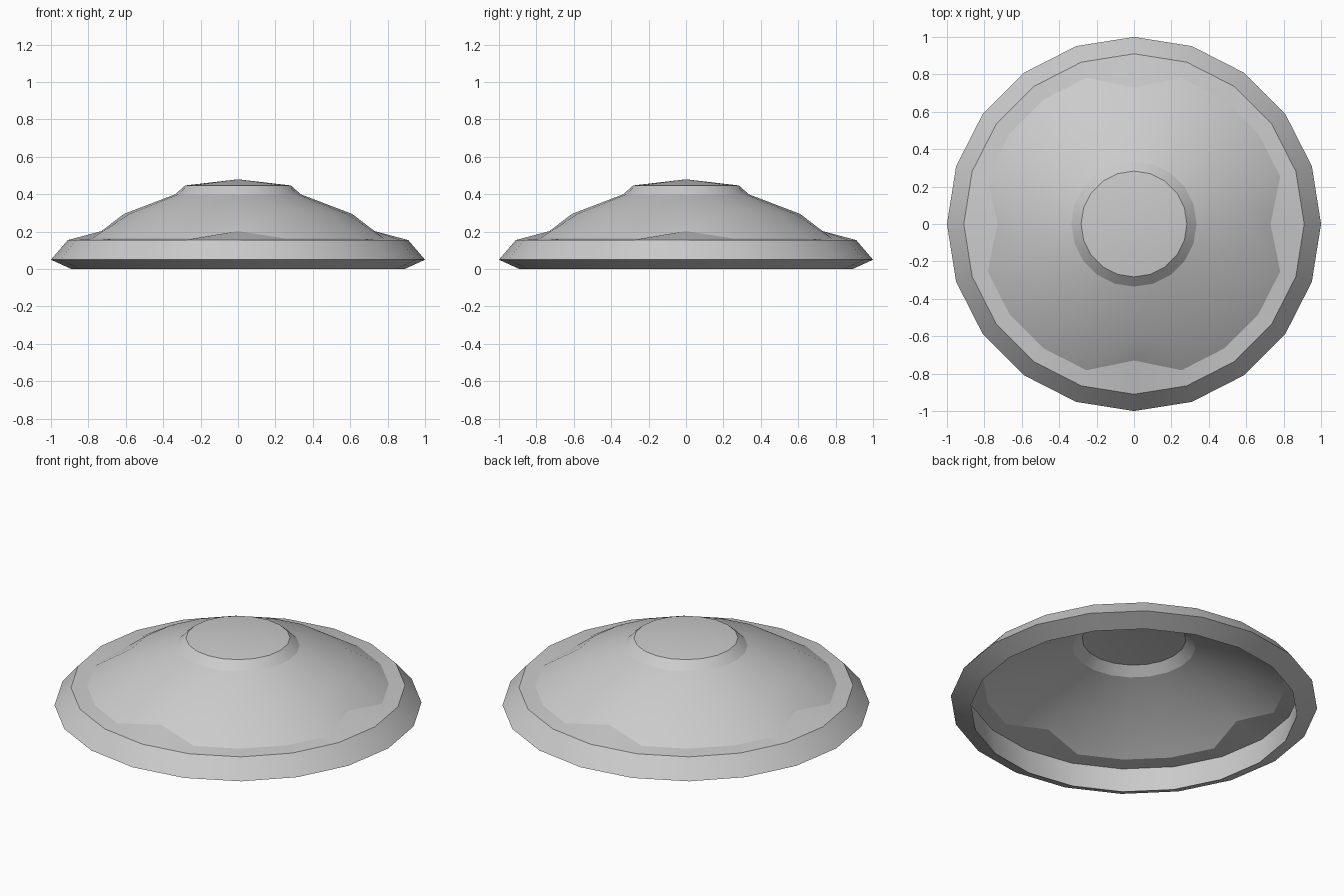
import bpy, bmesh
from math import sin, cos, radians, tau

if "Cube" in bpy.data.objects:
    bpy.data.objects.remove(bpy.data.objects["Cube"])

SIDES = 20


def lathe(name, profile, notches=None):
    """Revolve (radius, height) points; notches replaces a ring's point on the four axes."""
    notches = notches or {}
    bm = bmesh.new()
    rings = []
    for level, point in enumerate(profile):
        if point[0] == 0:
            rings.append([bm.verts.new((0, 0, point[1]))] * SIDES)
            continue
        ring = []
        for i in range(SIDES):
            r, z = notches.get(level, point) if i % 5 == 0 else point
            a = tau * i / SIDES
            ring.append(bm.verts.new((r * cos(a), r * sin(a), z)))
        rings.append(ring)
    for low, high in zip(rings, rings[1:]):
        for i in range(SIDES):
            j = (i + 1) % SIDES
            corners = [low[i], low[j], high[j], high[i]]
            bm.faces.new(list(dict.fromkeys(corners)))
    mesh = bpy.data.meshes.new(name)
    bm.to_mesh(mesh)
    bm.free()
    obj = bpy.data.objects.new(name, mesh)
    bpy.context.collection.objects.link(obj)
    bpy.ops.object.select_all(action='DESELECT')
    obj.select_set(True)
    bpy.context.view_layer.objects.active = obj
    bpy.ops.object.shade_smooth_by_angle(angle=radians(22))
    return obj


# Bevelled outer rim with its inner wall
lathe("rim", [(0.91, 0.155), (0.89, 0.0), (1.0, 0.05), (0.91, 0.155)])

# Shallow shelf, cut inward at the four axes
notch = (0.73, 0.203)
lathe("shelf", [(0.91, 0.155), (0.822, 0.163)], {1: notch})

# Open dome shell
lathe("dome", [(0.822, 0.163), (0.61, 0.295), (0.335, 0.4)], {0: notch})

# Raised collar and low pointed cap
lathe("collar", [(0.335, 0.4), (0.283, 0.447)])
lathe("cap", [(0.283, 0.447), (0, 0.48)])
